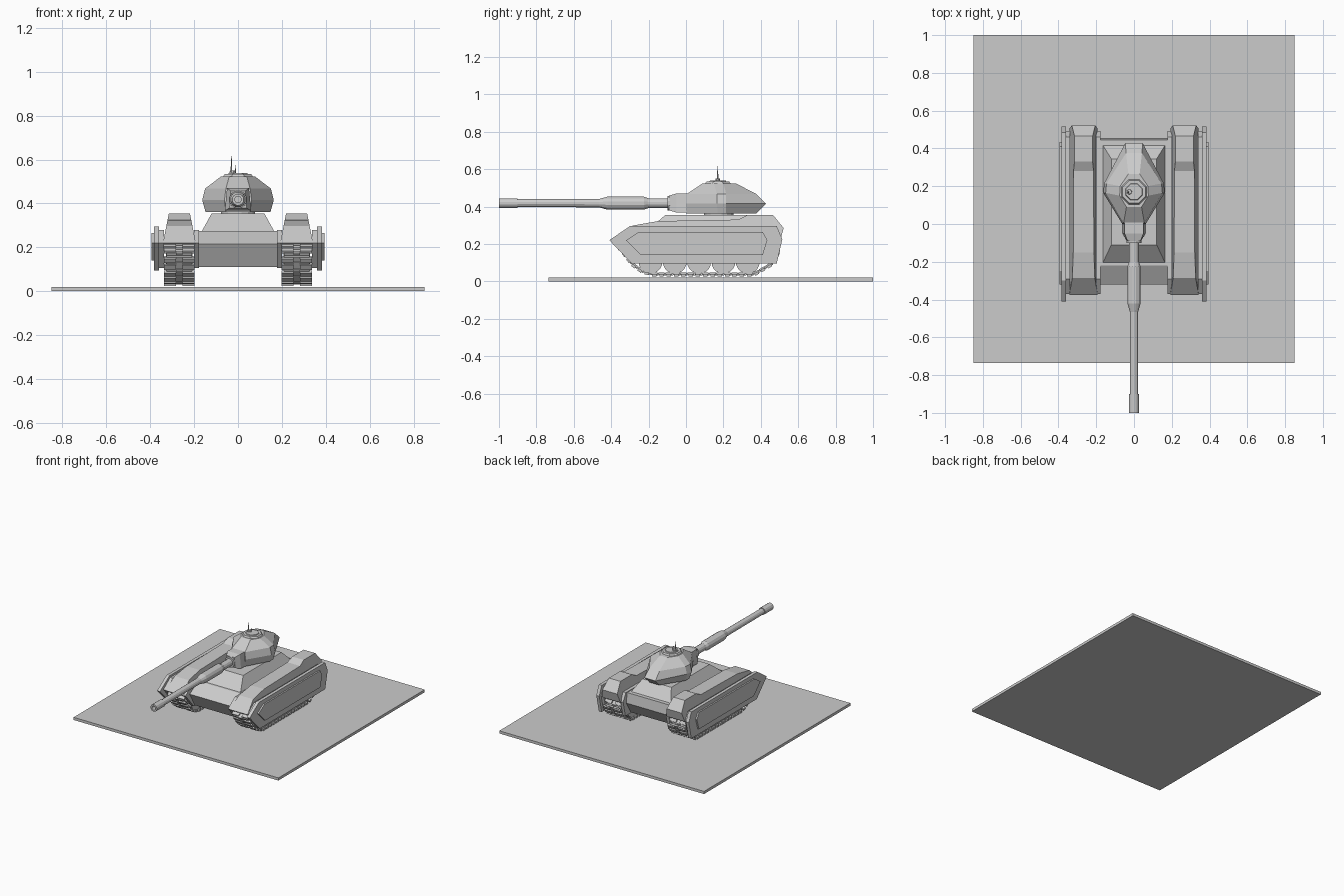
import bpy, bmesh, math
from mathutils import Vector, Matrix

if "Cube" in bpy.data.objects:
    bpy.data.objects.remove(bpy.data.objects["Cube"])


def finish(name, bm, smooth=False):
    bmesh.ops.recalc_face_normals(bm, faces=bm.faces)
    me = bpy.data.meshes.new(name)
    bm.to_mesh(me)
    bm.free()
    ob = bpy.data.objects.new(name, me)
    bpy.context.collection.objects.link(ob)
    if smooth:
        bpy.context.view_layer.objects.active = ob
        ob.select_set(True)
        bpy.ops.object.shade_smooth_by_angle(angle=math.radians(35))
        ob.select_set(False)
    return ob


def loft(name, rings, caps=True):
    """Skin a list of equal-length point rings."""
    bm = bmesh.new()
    vs = [[bm.verts.new(p) for p in r] for r in rings]
    n = len(rings[0])
    for a, b in zip(vs, vs[1:]):
        for i in range(n):
            j = (i + 1) % n
            bm.faces.new((a[i], a[j], b[j], b[i]))
    if caps:
        bm.faces.new(vs[0])
        bm.faces.new(vs[-1])
    return finish(name, bm)


def prism(name, prof, x0, x1):
    """Extrude a (y, z) profile from x0 to x1."""
    return loft(name, [[(x, y, z) for y, z in prof] for x in (x0, x1)])


def add_box(bm, size, mat):
    bmesh.ops.create_cube(bm, size=1, matrix=mat @ Matrix.Diagonal((*size, 1)))


def cone(name, x, y, z0, z1, r0, r1, n, smooth=False):
    bm = bmesh.new()
    bmesh.ops.create_cone(bm, cap_ends=True, segments=n, radius1=r0, radius2=r1, depth=z1 - z0,
                          matrix=Matrix.Translation((x, y, (z0 + z1) / 2)) @ Matrix.Rotation(math.pi / n, 4, 'Z'))
    return finish(name, bm, smooth)


def rect(y, x, z0, z1, xt):
    return [(-x, y, z0), (x, y, z0), (xt, y, z1), (-xt, y, z1)]


# Base plate
bm = bmesh.new()
add_box(bm, (1.7, 1.735, 0.02), Matrix.Translation((0, 0.1325, 0.01)))
finish("base_plate", bm)

# Hull and sloped deck
prism("hull", [(-.22, .275), (-.32, .215), (-.26, .11), (.40, .11), (.455, .2), (.445, .275)], -.185, .185)
loft("deck", [[(-x, y0, z), (x, y0, z), (x, y1, z), (-x, y1, z)]
              for x, y0, y1, z in ((.167, -.21, .42, .27), (.12, -.11, .345, .355))])

# Track loop sampled at even spacing
loop = [(-.17, .04), (.36, .04), (.455, .095), (.485, .15), (.45, .20),
        (-.30, .20), (-.345, .175), (-.285, .095), (-.23, .055)]
pts = [Vector((0, y, z)) for y, z in loop]
segs = list(zip(pts, pts[1:] + pts[:1]))
length = sum((b - a).length for a, b in segs)
LINKS = 46


def sample(d):
    for a, b in segs:
        s = (b - a).length
        if d <= s:
            return a.lerp(b, d / s), (b - a).normalized()
        d -= s
    return segs[0][0], (segs[0][1] - segs[0][0]).normalized()


skirt = [(-.41, .22), (-.30, .295), (.485, .295), (.515, .225), (.485, .095), (-.29, .095)]
panel = [(-.32, .22), (-.25, .265), (.41, .265), (.435, .22), (.41, .14), (-.24, .14)]
inner = [(-.37, .22), (-.29, .28), (.46, .28), (.492, .22), (.465, .105), (-.27, .105)]
fender = [(-.375, .22), (-.285, .298), (-.15, .322), (.28, .33), (.33, .355),
          (.465, .355), (.522, .285), (.505, .222)]

for s, side in ((-1, "left"), (1, "right")):
    # Armour skirts
    prism(side + "_skirt", skirt, s * .36, s * .384)
    loft(side + "_skirt_panel", [[(s * .383, y, z) for y, z in panel],
                                 [(s * .395, y, z) for y, z in panel]])
    prism(side + "_skirt_backing", inner, s * .338, s * .361)
    prism(side + "_inner_wall", inner, s * .177, s * .2)

    # Fender: narrows towards the top
    rings = []
    for y, z in fender:
        h = .075 - .027 * (z - .22) / .135
        yb = max(-.365, min(.495, y))
        rings.append([(s * .267 - .075, yb, .212), (s * .267 + .075, yb, .212),
                      (s * .267 + h, y, z), (s * .267 - h, y, z)])
    loft(side + "_fender", rings)

    # Track links with paired pads
    bm = bmesh.new()
    for i in range(LINKS):
        p, t = sample(i * length / LINKS)
        n = Vector((0, t.z, -t.y))
        rot = Matrix((Vector((1, 0, 0)), t, -n)).transposed().to_4x4()
        base = Matrix.Translation(p + Vector((s * .268, 0, 0))) @ rot
        add_box(bm, (.115, .034, .012), base)
        for dx in (-.042, .042):
            add_box(bm, (.056, .024, .014), base @ Matrix.Translation((dx, 0, -.008)))
        add_box(bm, (.03, .012, .012), base @ Matrix.Translation((0, .017, -.004)))
    finish(side + "_track", bm)

    # Road wheels
    bm = bmesh.new()
    wheels = [(-.19 + .13 * k, .105, .064) for k in range(5)] + [(-.27, .155, .04), (.425, .145, .05)]
    for y, z, r in wheels:
        for dx in (-.037, .037):
            bmesh.ops.create_cone(bm, cap_ends=True, segments=20, radius1=r, radius2=r, depth=.045,
                                  matrix=Matrix.Translation((s * .268 + dx, y, z)) @ Matrix.Rotation(math.pi / 2, 4, 'Y'))
    finish(side + "_wheels", bm, True)


# Faceted turret: (front y, side y range, rear y, half widths) per level
def turret_ring(z, fx, fy, sx, s0, s1, rx, ry):
    half = [(fx, fy), (sx, s0), (sx * .97, s1), (rx, ry)]
    return [(x, y, z) for x, y in half] + [(-x, y, z) for x, y in reversed(half)]


loft("turret", [turret_ring(.362, .055, .0, .148, .17, .215, .04, .375),
                turret_ring(.415, .062, .0, .163, .165, .215, .046, .428),
                turret_ring(.468, .055, .005, .15, .165, .215, .042, .375),
                turret_ring(.524, .04, .09, .076, .15, .20, .03, .265)])
cone("turret_ring", 0, .175, .345, .37, .08, .08, 16)
cone("hatch", 0, .17, .52, .535, .075, .065, 8)
cone("hatch_lid", 0, .17, .53, .54, .05, .045, 8)
cone("antenna_base", -.025, .17, .535, .55, .014, .012, 10)
cone("antenna", -.03, .168, .545, .617, .004, .001, 6)
cone("short_antenna", -.012, .172, .535, .575, .003, .001, 6)

# Gun mantlet
loft("mantlet", [rect(.03, .06, .367, .47, .05), rect(-.05, .06, .367, .47, .05),
                 rect(-.09, .038, .38, .458, .034)])

# Gun barrel: revolved profile with hollow muzzle
prof = [(-.03, .044), (-.10, .04), (-.10, .027), (-.20, .027), (-.225, .036), (-.42, .036), (-.465, .023),
        (-.90, .022), (-.90, .027), (-1, .027), (-1, .015), (-.93, .015)]
N = 12
loft("gun_barrel", [[(r * math.cos(2 * math.pi * (i + .5) / N), y, .418 + r * math.sin(2 * math.pi * (i + .5) / N))
                     for i in range(N)] for y, r in prof])
